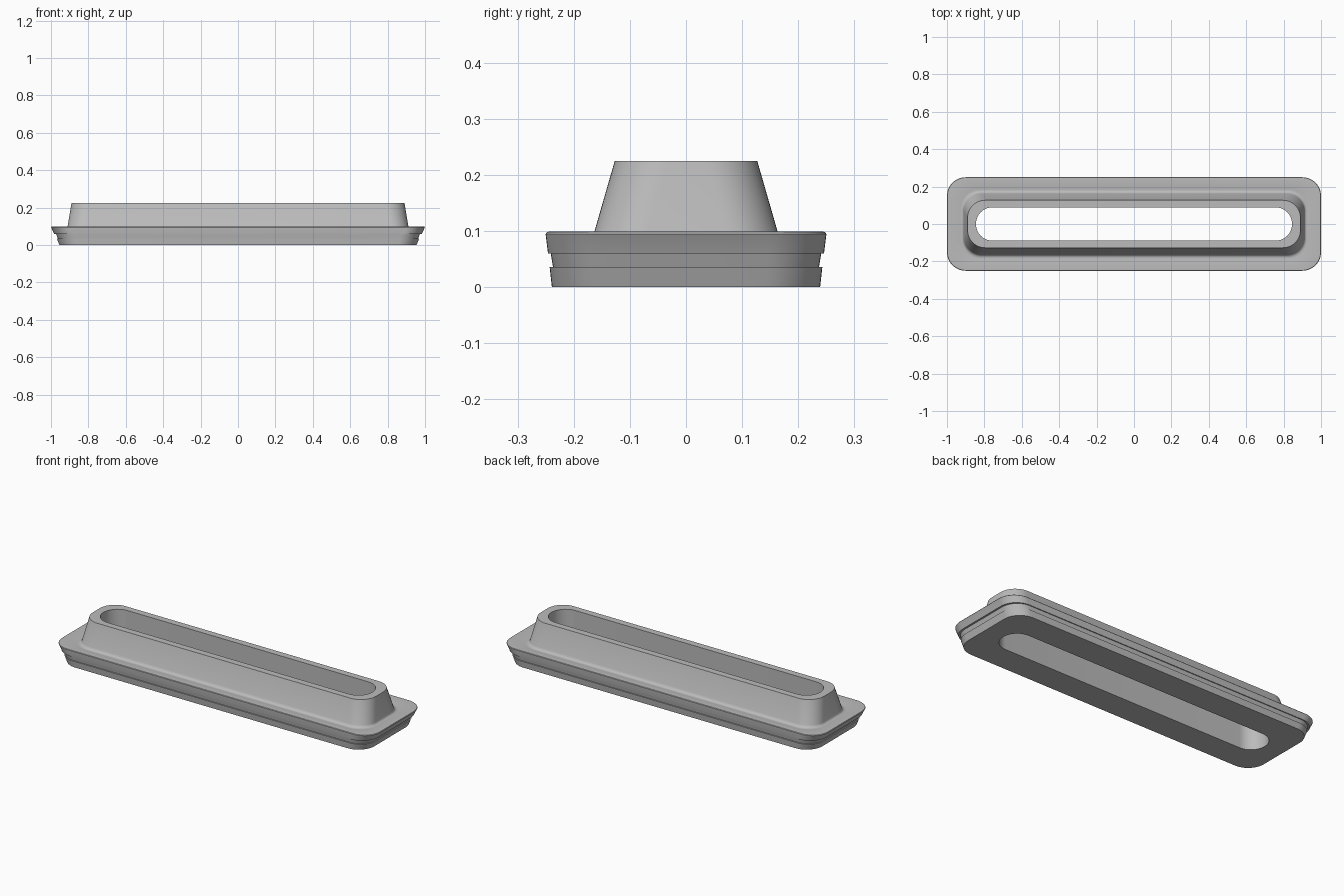
import bpy
import bmesh
from math import cos, sin, pi, radians

default = bpy.data.objects.get("Cube")
if default:
    bpy.data.objects.remove(default, do_unlink=True)

grey = bpy.data.materials.new("plain grey")
grey.use_nodes = True
colour = (0.5, 0.5, 0.5, 1)
grey.diffuse_color = colour
bsdf = next(n for n in grey.node_tree.nodes if n.type == 'BSDF_PRINCIPLED')
bsdf.inputs["Base Color"].default_value = colour

STEPS = 12  # segments per rounded corner


def ring(bm, hx, hy, r, z):
    """Rounded rectangle of half sizes hx, hy and corner radius r."""
    verts = []
    corners = [(1, 1), (-1, 1), (-1, -1), (1, -1)]
    for q, (sx, sy) in enumerate(corners):
        for i in range(STEPS + 1):
            a = (q + i / STEPS) * pi / 2
            verts.append(bm.verts.new((sx * (hx - r) + r * cos(a),
                                       sy * (hy - r) + r * sin(a), z)))
    return verts


def closed_loft(name, sections):
    """Joins the sections in turn, and the last back to the first."""
    bm = bmesh.new()
    rings = [ring(bm, *s) for s in sections]
    for a, b in zip(rings, rings[1:] + rings[:1]):
        n = len(a)
        for i in range(n):
            j = (i + 1) % n
            bm.faces.new((a[i], a[j], b[j], b[i]))
    bmesh.ops.recalc_face_normals(bm, faces=bm.faces)
    mesh = bpy.data.meshes.new(name)
    bm.to_mesh(mesh)
    bm.free()
    mesh.materials.append(grey)
    obj = bpy.data.objects.new(name, mesh)
    bpy.context.collection.objects.link(obj)
    bpy.context.view_layer.objects.active = obj
    obj.select_set(True)
    bpy.ops.object.shade_smooth_by_angle(angle=radians(32))
    obj.select_set(False)
    return obj


# Half length, half width, corner radius, height
lower_band = [(0.955, 0.239, 0.1, 0), (0.969, 0.243, 0.1, 0.036)]
groove = [(0.963, 0.237, 0.095, 0.036), (0.973, 0.241, 0.097, 0.06)]
upper_band = [(0.983, 0.246, 0.1, 0.06), (0.998, 0.25, 0.1, 0.092)]
lip = [(1.0, 0.25, 0.1, 0.095), (0.998, 0.248, 0.099, 0.098),
       (0.994, 0.244, 0.097, 0.099)]
dished_top = [(0.927, 0.186, 0.1, 0.086)]
fillet = [(0.921, 0.178, 0.098, 0.086), (0.916, 0.172, 0.097, 0.088),
          (0.913, 0.167, 0.096, 0.092), (0.911, 0.163, 0.095, 0.1)]
collar = [(0.89, 0.127, 0.095, 0.225)]
slot = [(0.845, 0.089, 0.088, 0.225), (0.845, 0.089, 0.088, 0)]

closed_loft("slotted_flange",
            lower_band + groove + upper_band + lip + dished_top
            + fillet + collar + slot)
